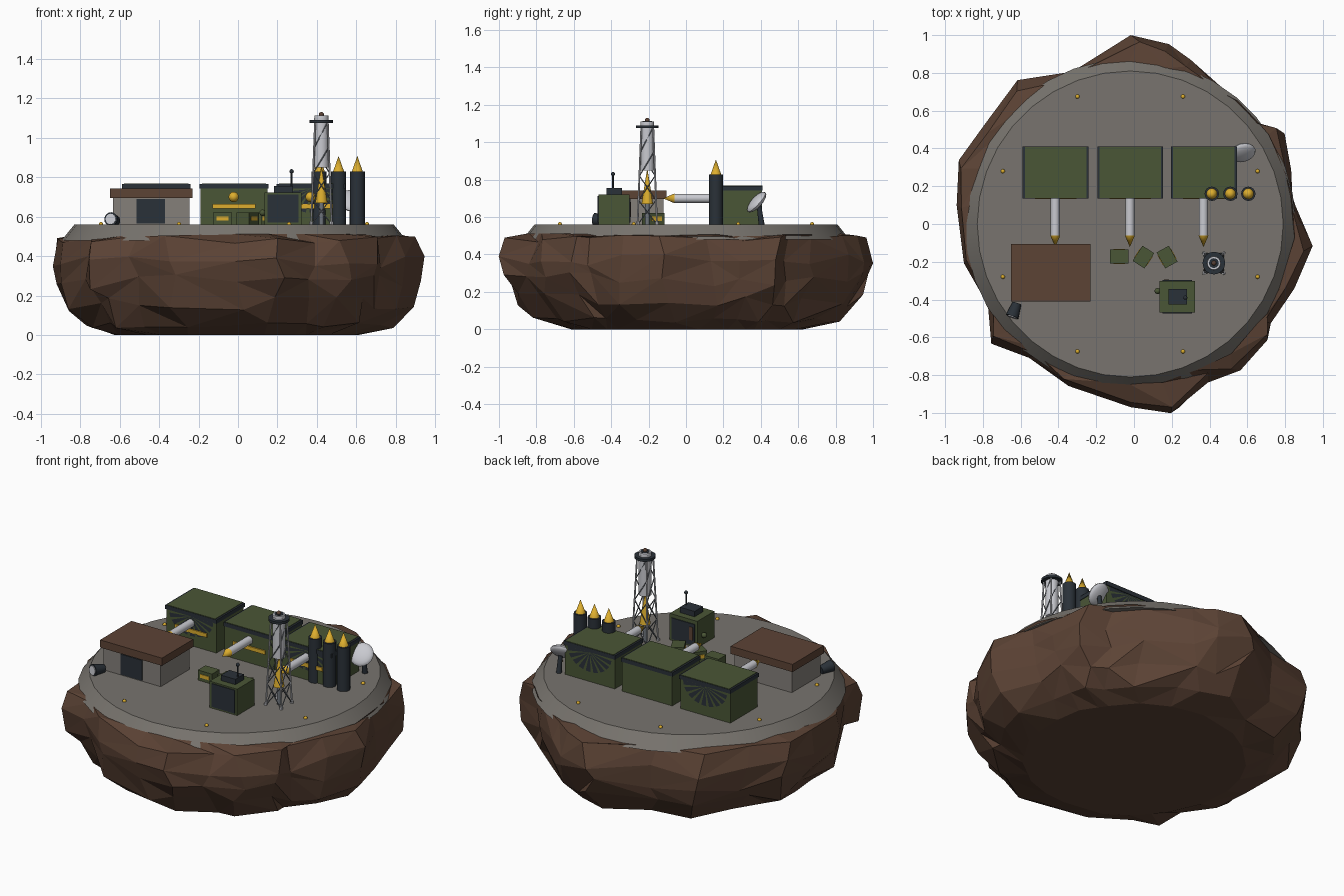
import bpy, bmesh, math, random
from mathutils import Vector, Matrix

random.seed(4)
if "Cube" in bpy.data.objects:
    bpy.data.objects.remove(bpy.data.objects["Cube"])


def material(name, code):
    rgb = [int(code[i:i + 2], 16) / 255 for i in (0, 2, 4)]
    col = [c / 12.92 if c < 0.04 else ((c + 0.055) / 1.055) ** 2.4 for c in rgb] + [1]
    m = bpy.data.materials.new(name)
    m.use_nodes = True
    m.diffuse_color = col
    m.node_tree.nodes["Principled BSDF"].inputs["Base Color"].default_value = col
    return m


rock = material("brown rock", "5C4335")
concrete = material("concrete grey", "78746E")
wall = material("wall grey", "85807A")
olive = material("olive green", "4A5636")
dark = material("charcoal", "2A3138")
yellow = material("warning yellow", "DDAE2E")
white = material("pale metal", "C9CAD0")
steel = material("steel grey", "70767D")


def finish(name, bm, mat, smooth=False):
    me = bpy.data.meshes.new(name)
    bm.normal_update()
    bm.to_mesh(me)
    bm.free()
    me.materials.append(mat)
    ob = bpy.data.objects.new(name, me)
    bpy.context.collection.objects.link(ob)
    if smooth:
        bpy.ops.object.select_all(action="DESELECT")
        ob.select_set(True)
        bpy.context.view_layer.objects.active = ob
        bpy.ops.object.shade_smooth_by_angle(angle=math.radians(35))
    return ob


def box(name, x, y, z, mat, turn=0):
    """Box from (low, high) ranges, turned about its own centre."""
    bm = bmesh.new()
    mid = Vector((sum(x) / 2, sum(y) / 2, sum(z) / 2))
    size = (x[1] - x[0], y[1] - y[0], z[1] - z[0], 1)
    bmesh.ops.create_cube(bm, size=1, matrix=Matrix.Translation(mid)
                          @ Matrix.Rotation(turn, 4, "Z") @ Matrix.Diagonal(size))
    return finish(name, bm, mat)


def rod(name, a, b, r1, r2, mat, sides=16):
    """Cylinder or cone running from point a to point b."""
    a, b = Vector(a), Vector(b)
    bm = bmesh.new()
    turn = (b - a).to_track_quat("Z", "Y").to_matrix().to_4x4()
    bmesh.ops.create_cone(bm, cap_ends=True, segments=sides, radius1=r1, radius2=r2,
                          depth=(b - a).length, matrix=Matrix.Translation((a + b) / 2) @ turn)
    return finish(name, bm, mat, sides > 8)


def ball(name, c, r, mat, shape=Matrix.Identity(4)):
    bm = bmesh.new()
    bmesh.ops.create_uvsphere(bm, u_segments=16, v_segments=10, radius=r,
                              matrix=Matrix.Translation(c) @ shape)
    return finish(name, bm, mat, True)


# Rock base: rings blended from a flat round foot to a craggy outline (degrees, radius)
outline = [(-7, .953), (9, .85), (19, .88), (31, .93), (39, .83), (51, .85), (71, .92),
           (79, .97), (91, 1), (112, .87), (129, .98), (146, .95), (160, .987), (174, .944),
           (193, .924), (211, .885), (220, .986), (232, .9), (248, .925), (269, .97),
           (281, 1.02), (295, .926), (306, .958), (319, .936), (324, .895), (338, .915)]
# Height, blend towards the outline, sideways and upward jitter
rings = [(0, 0, .01, 0), (.05, .48, .02, .015), (.16, .8, .03, .04), (.27, .95, .015, .04),
         (.37, 1, 0, .03), (.485, .9, .015, .02), (.505, .03, .01, .008)]
count = len(outline)
bm = bmesh.new()
rows = []
for z, blend, rough, bump in rings:
    foot = .62 if z < .49 else .845
    row = []
    for angle, edge in outline:
        r = foot + (edge - foot) * blend + random.uniform(-rough, rough)
        a = math.radians(angle + random.uniform(-3, 3) * (rough > 0))
        row.append(bm.verts.new((r * math.cos(a), r * math.sin(a),
                                 z + random.uniform(-bump, bump))))
    rows.append(row)
for low, high in zip(rows, rows[1:]):
    for i in range(count):
        j = (i + 1) % count
        a, b, c, d = low[i], low[j], high[j], high[i]
        for t in random.choice([((a, b, c), (a, c, d)), ((a, b, d), (b, c, d))]):
            bm.faces.new(t)
bm.faces.new(rows[0][::-1])
finish("rock_base", bm, rock)

# Concrete pad with a sloped rim and marker lights
rod("concrete_pad", (-.02, 0, .48), (-.02, 0, .56), .875, .81, concrete, 36)
for k in range(8):
    a = math.tau * (k + .5) / 8
    ball("marker_light", (-.02 + .73 * math.cos(a), .73 * math.sin(a), .562), .011, yellow)


def fan(name, x, y, side):
    """Half round of thin dark wedges hanging from the roof edge."""
    bm = bmesh.new()
    n = 18
    for k in range(0, n, 2):
        pts = [(0, 0)] + [(.15 * math.cos(math.pi * t / n), -.12 * math.sin(math.pi * t / n))
                          for t in (k, k + 1.3)]
        vs = [bm.verts.new((x + px, y, .74 + pz)) for px, pz in pts]
        bm.faces.new(vs if side > 0 else vs[::-1])
    return finish(name, bm, dark)


# Three hangars, each with a missile on its front
for x in (-.415, -.02, .37):
    box("hangar_body", (x - .17, x + .17), (.14, .405), (.555, .745), olive)
    box("hangar_roof_trim", (x - .174, x + .174), (.135, .41), (.742, .766), dark)
    box("hangar_roof_panel", (x - .163, x + .163), (.137, .408), (.76, .769), olive)
    if abs(x) > .1:
        fan("hangar_back_vent", x, .407, 1)
        fan("hangar_front_vent", x, .138, -1)
    box("hazard_strip", (x - .11, x + .11), (.132, .14), (.642, .665), yellow)
    mx = x - .002
    rod("missile_body", (mx, .14, .7), (mx, -.065, .7), .024, .024, white)
    rod("missile_tip", (mx, -.062, .7), (mx, -.122, .7), .026, 0, yellow)

# Bunker with overhanging roof
box("bunker_walls", (-.635, -.245), (-.4, -.12), (.555, .7), wall)
box("bunker_roof", (-.65, -.23), (-.41, -.105), (.696, .743), rock)
box("bunker_door", (-.515, -.37), (-.405, -.39), (.565, .69), dark)

# Searchlight beside the bunker
rod("searchlight_stand", (-.635, -.455, .555), (-.635, -.455, .58), .012, .012, dark, 8)
rod("searchlight_case", (-.62, -.42, .58), (-.645, -.49, .588), .024, .035, dark)
rod("searchlight_lens", (-.644, -.488, .588), (-.646, -.494, .5885), .027, .027, white)

# Control cabin with hatch and antenna
box("cabin_body", (.135, .322), (-.468, -.302), (.555, .722), olive)
box("cabin_front_panel", (.15, .308), (-.473, -.46), (.57, .713), dark)
box("cabin_back_panel", (.15, .308), (-.31, -.297), (.57, .7), dark)
box("cabin_back_plate", (.16, .185), (-.3, -.294), (.6, .68), rock)
box("cabin_hatch", (.182, .28), (-.425, -.343), (.72, .755), dark)
ball("cabin_side_knob", (.125, -.355, .62), .016, olive)
rod("antenna_mast", (.272, -.39, .75), (.272, -.39, .825), .005, .005, dark, 8)
ball("antenna_ball", (.272, -.39, .83), .011, dark)

# Crates with yellow labels
for x, y, turn in ((-.078, -.173, 0), (.05, -.175, 1.0), (.175, -.175, -1.07)):
    box("crate", (x - .048, x + .048), (y - .037, y + .037), (.555, .622), olive, turn)
    box("crate_label", (x - .03, x + .03), (y - .04, y + .04), (.58, .602), yellow, turn)

# Upright rockets
for x in (.412, .51, .605):
    rod("rocket_body", (x, .16, .555), (x, .16, .828), .038, .038, dark)
    rod("rocket_tip", (x, .16, .826), (x, .16, .908), .029, 0, yellow)

# Launch tower: hanging tank, nozzle, four leaning legs and cross braces
tx, ty = .423, -.207
rod("tower_tank", (tx, ty, .85), (tx, ty, 1.1), .037, .037, white)
rod("tower_nozzle", (tx, ty, .67), (tx, ty, .85), .031, .002, yellow)
rod("tower_nozzle_pipe", (tx, ty, .555), (tx, ty, .675), .012, .012, steel)
rod("tower_ring", (tx, ty, 1.075), (tx, ty, 1.09), .06, .06, dark)
rod("tower_cap", (tx, ty, 1.09), (tx, ty, 1.112), .037, .035, white)
rod("tower_cap_ring", (tx, ty, 1.11), (tx, ty, 1.114), .026, .026, dark)
ball("tower_beacon", (tx, ty, 1.118), .013, rock)


def leg_point(k, z):
    spread = .052 - .02 * (z - .56) / .52
    a = math.pi / 4 + k * math.pi / 2
    return (tx + spread * 1.414 * math.cos(a), ty + spread * 1.414 * math.sin(a), z)


levels = [.56 + .13 * i for i in range(5)]
for k in range(4):
    rod("tower_leg", leg_point(k, .555), leg_point(k, 1.08), .005, .005, white, 6)
    rod("tower_foot", leg_point(k, .555), leg_point(k, .575), .01, .01, white, 8)
    for low, high in zip(levels, levels[1:]):
        rod("tower_brace", leg_point(k, low), leg_point(k + 1, high), .003, .003, steel, 6)
        if low < .8:
            rod("tower_brace", leg_point(k + 1, low), leg_point(k, high), .003, .003, steel, 6)

# Radar dish: flattened lens aimed up and forward on a dark post
rod("dish_post", (.58, .405, .555), (.58, .39, .66), .016, .012, dark)
aim = Vector((.2, -.72, .65)).to_track_quat("Z", "Y").to_matrix().to_4x4()
ball("radar_dish", (.575, .378, .68), .07, white, aim @ Matrix.Diagonal((1, 1, .36, 1)))
